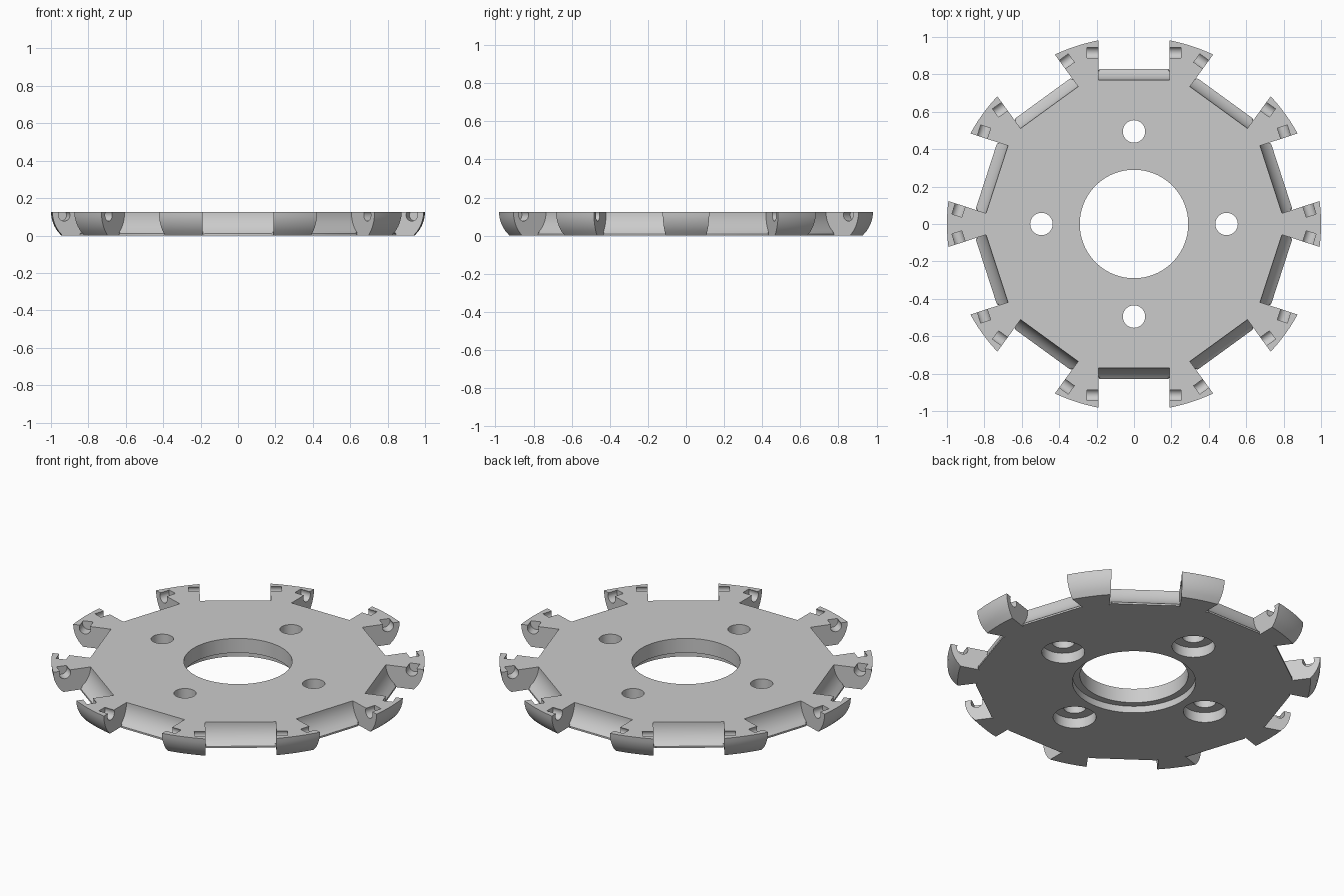
import bpy, bmesh, math
from mathutils import Matrix, Vector

if "Cube" in bpy.data.objects:
    bpy.data.objects.remove(bpy.data.objects["Cube"])

HEIGHT = 0.125
NOTCHES = 10

steel = bpy.data.materials.new("grey_steel")
steel.use_nodes = True
GREY = (0.6, 0.6, 0.6, 1)
steel.diffuse_color = GREY
steel.node_tree.nodes["Principled BSDF"].inputs["Base Color"].default_value = GREY


def make_object(name, bm):
    bmesh.ops.recalc_face_normals(bm, faces=bm.faces)
    mesh = bpy.data.meshes.new(name)
    bm.to_mesh(mesh)
    bm.free()
    mesh.materials.append(steel)
    ob = bpy.data.objects.new(name, mesh)
    bpy.context.collection.objects.link(ob)
    return ob


def lathe(name, profile, steps):
    """Turn a closed (radius, height) profile about z."""
    bm = bmesh.new()
    rings = []
    for i in range(steps):
        a = math.tau * i / steps
        rings.append([bm.verts.new((r * math.cos(a), r * math.sin(a), z)) for r, z in profile])
    n = len(profile)
    for i in range(steps):
        p, q = rings[i], rings[(i + 1) % steps]
        for j in range(n):
            k = (j + 1) % n
            bm.faces.new((p[j], q[j], q[k], p[k]))
    return make_object(name, bm)


def cylinder(bm, radius, depth, matrix):
    bmesh.ops.create_cone(bm, cap_ends=True, segments=40, radius1=radius,
                          radius2=radius, depth=depth, matrix=matrix)


def notch(bm, turn):
    """Slot with a concave floor flaring outward at the bottom."""
    inner, outer, lip, half = 0.77, 0.83, 0.01, 0.19
    dx, dz = outer - inner, HEIGHT - lip
    rad = (dx * dx + dz * dz) / (2 * dx)
    sweep = math.asin(dz / rad)
    floor = [(inner, 0.3)]
    for i in range(11):
        a = sweep * i / 10
        floor.append((inner + rad * (1 - math.cos(a)), HEIGHT - rad * math.sin(a)))
    floor.append((outer, -0.1))
    outline = floor + [(1.2, -0.1), (1.2, 0.3)]
    ends = [[bm.verts.new((r, s * half, z)) for r, z in outline] for s in (-1, 1)]
    faces = [bm.faces.new(ends[0]), bm.faces.new(ends[1][::-1])]
    n = len(outline)
    for j in range(n):
        k = (j + 1) % n
        faces.append(bm.faces.new((ends[0][j], ends[1][j], ends[1][k], ends[0][k])))
    # round the inner corners
    corners = [bm.edges.get((e[j], e[j + 1])) for e in ends for j in range(len(floor) - 1)]
    verts = ends[0] + ends[1]
    before = set(bm.verts) - set(verts)
    bmesh.ops.bevel(bm, geom=corners, offset=0.015, segments=3, profile=0.5, affect='EDGES')
    bmesh.ops.transform(bm, matrix=turn, verts=[v for v in bm.verts if v not in before])


def cut(target, name, bm):
    tool = make_object(name, bm)
    tool.hide_render = True
    mod = target.modifiers.new(name, 'BOOLEAN')
    mod.operation = 'DIFFERENCE'
    mod.solver = 'EXACT'
    mod.object = tool
    bpy.context.view_layer.objects.active = target
    bpy.ops.object.modifier_apply(modifier=name)
    bpy.data.objects.remove(tool)


# Disc body with rounded rim and stepped centre bore
disc = lathe("toothed_disc", [
    (0.29, HEIGHT), (1.0, HEIGHT), (0.998, 0.1), (0.992, 0.075), (0.982, 0.05),
    (0.967, 0.025), (0.945, 0), (0.33, 0), (0.33, 0.04), (0.29, 0.04)], 180)

# Notches between the teeth
bm = bmesh.new()
for i in range(NOTCHES):
    notch(bm, Matrix.Rotation(math.radians(18) + math.tau * i / NOTCHES, 4, 'Z'))
cut(disc, "notch_cutter", bm)

# Small round pockets in both flanks of each notch
bm = bmesh.new()
for i in range(NOTCHES):
    turn = Matrix.Rotation(math.radians(18) + math.tau * i / NOTCHES, 4, 'Z')
    cylinder(bm, 0.032, 0.5, turn @ Matrix.Translation((0.915, 0, 0.109))
             @ Matrix.Rotation(math.pi / 2, 4, 'X'))
cut(disc, "pocket_cutter", bm)

# Bolt holes, then their wider recesses underneath
for name, radius, z in (("bolt_hole_cutter", 0.06, 0.1), ("bolt_recess_cutter", 0.115, -0.04)):
    bm = bmesh.new()
    for i in range(4):
        spot = Matrix.Rotation(i * math.pi / 2, 4, 'Z') @ Vector((0.495, 0, z))
        cylinder(bm, radius, 0.2 if z < 0 else 0.4, Matrix.Translation(spot))
    cut(disc, name, bm)

bpy.ops.object.select_all(action='DESELECT')
disc.select_set(True)
bpy.context.view_layer.objects.active = disc
bpy.ops.object.shade_smooth_by_angle(angle=math.radians(30))
